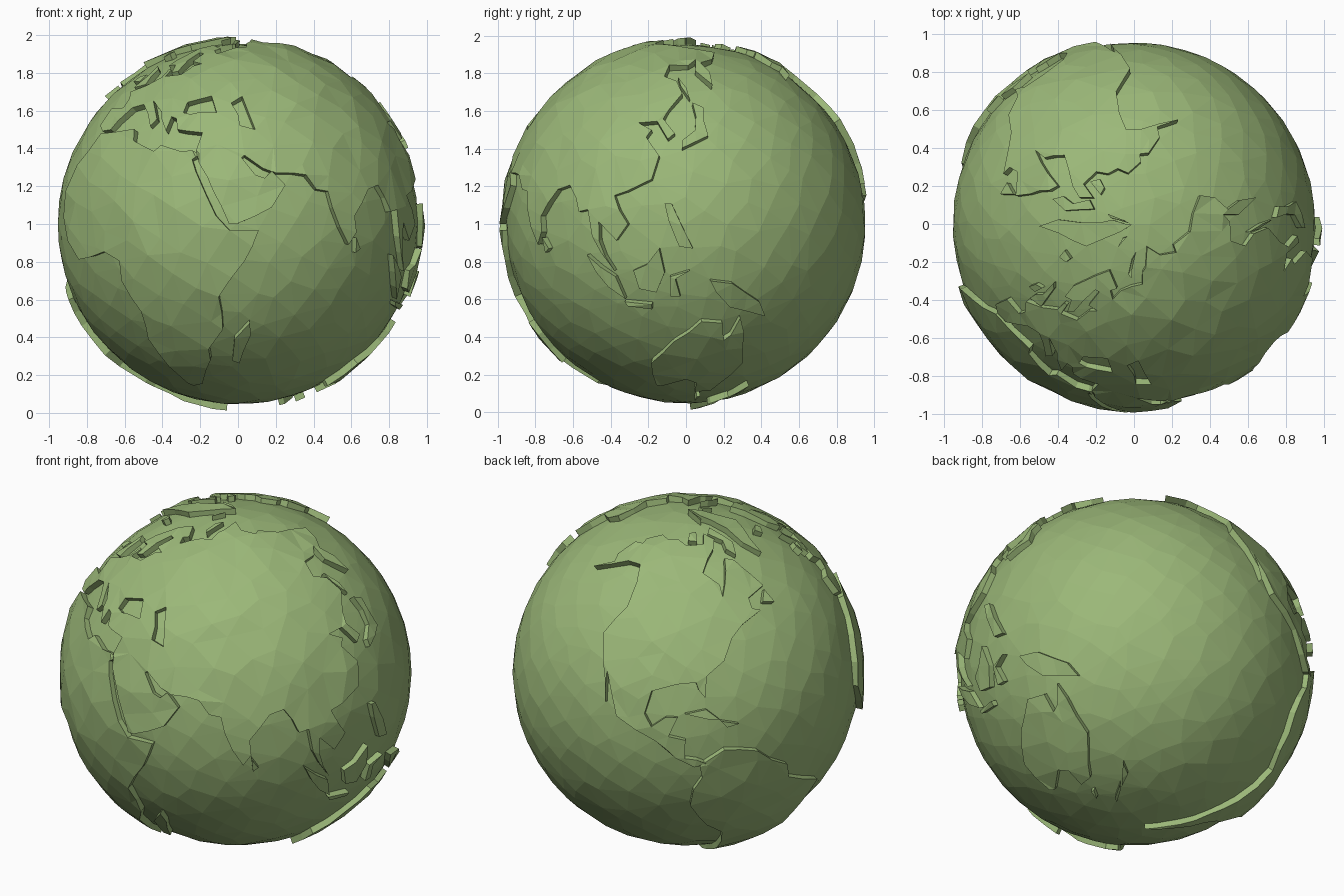
import bpy, random
from math import sin, cos, radians, pi, sqrt
from mathutils import Vector
from mathutils.geometry import delaunay_2d_cdt

random.seed(4)
R_SEA, R_LAND = 0.955, 0.988


def direction(lon, lat):
    # flat world map (narrowing toward the poles) wrapped around the ball
    a = radians(-40 + (lon - 10) * 1.14 * (1 - 0.47 * (lat / 90) ** 2))
    b = radians(max(-88, min(89.3, (lat - 13) * 1.27)))
    return Vector((sin(a) * cos(b), -cos(a) * cos(b), sin(b)))


# Stereographic plane seen from a point in the empty ocean
POLE = direction(-150, -3)
TURN = POLE.rotation_difference(Vector((0, 0, 1)))


def flatten(d):
    p = TURN @ d
    return Vector((p.x / (1 - p.z), p.y / (1 - p.z)))


def unflatten(q):
    s = q.length_squared
    return TURN.inverted() @ Vector((2 * q.x, 2 * q.y, s - 1)) / (s + 1)


def jitter(s):
    return Vector([random.uniform(-s, s) for _ in range(3)])


def outline(points):
    # coast points on the unit ball, long stretches split and roughened
    dirs = [direction(*p) for p in points]
    out = []
    for a, b in zip(dirs, dirs[1:] + dirs[:1]):
        n = max(1, round((a - b).length / 0.11))
        out.append(a)
        for i in range(1, n):
            out.append((a.lerp(b, i / n) + jitter(0.008)).normalized())
    return out


# Eurasia
europe = [(34, 31.3), (36, 36), (30, 36.5), (27, 37), (26, 40), (24, 40.5), (23, 36.5), (20, 40),
          (19, 42), (13, 45.5), (18, 40), (16, 38), (12.5, 42), (9, 44.3), (4, 43.3), (0, 39.5),
          (-2, 37), (-6, 36.5), (-9, 38), (-9, 43), (-2, 43.5), (-1, 46), (-4.5, 48.4), (2, 51),
          (8, 54), (8.5, 57), (10.5, 57), (11, 54), (20, 55), (24, 59), (29, 60), (22, 60.5),
          (25, 65), (21, 65), (17.5, 61), (16, 56.5), (13, 55.5), (10.5, 59), (6, 58.5), (5, 62),
          (14, 68), (25, 71)]
siberia = [(40, 67.5), (34, 66.5), (38, 64.5), (44, 67), (55, 68.5), (68, 69), (73, 72), (80, 73),
           (104, 77.5), (113, 74), (130, 71.5), (140, 73), (160, 70), (180, 69), (190, 66),
           (178, 62.5), (164, 60), (163, 56), (157, 51), (156, 57), (163, 61.5), (155, 59.5),
           (142, 59), (136, 54.5), (141, 52.5), (140, 48), (131, 43)]
south_asia = [(127.5, 40), (129.5, 36), (126.5, 34.5), (125, 39.5), (118, 39), (122, 37),
              (119.5, 35), (122, 30), (118, 24), (110, 21), (106, 20), (109, 13), (105, 9),
              (100.5, 13.5), (100, 9), (103.5, 1.5), (100, 6), (98, 10), (97.5, 16.5), (94.5, 16),
              (91.5, 22.5), (87, 21.5), (80, 15), (80, 11), (77.5, 8), (73, 17), (72.5, 21),
              (69, 21.5), (66.5, 25), (57.5, 25.5), (54, 26.7), (49, 30), (48, 29.5), (51.5, 25),
              (54, 24.2), (56.3, 26), (59.8, 22.5), (55, 17), (45, 13), (43, 13), (39, 21), (35, 28)]
# Africa
africa = [(35, 30.5), (34, 29.5), (32.8, 29), (34, 26), (37, 20), (39.5, 15), (43, 11.5), (51, 11.5),
          (47, 4), (39.5, -5), (40.5, -14), (35, -20), (35, -24), (32.5, -27), (27, -33.5),
          (20, -34.7), (18, -33), (15, -26), (12, -17), (13.5, -9), (9, -1), (9.5, 4), (4.5, 6.3),
          (-7.5, 4.4), (-13, 9), (-17, 14.7), (-16.5, 21), (-13, 27.5), (-9.5, 31), (-6, 35.7),
          (10, 37), (11, 34), (20, 31), (22, 32.8), (29, 31), (33, 31.2)]
# Americas
north_america = [(-168, 66), (-161, 66.5), (-166, 68.5), (-156, 71.3), (-141, 69.7), (-128, 70),
                 (-115, 68), (-96, 68), (-94, 72), (-82, 69), (-86, 66), (-94, 59), (-88, 57),
                 (-82, 55), (-80, 51.5), (-79, 55), (-77, 62.5), (-70, 61), (-66, 58.5), (-61, 56),
                 (-56, 52), (-66, 50), (-65, 47), (-61, 46), (-70, 43.5), (-74, 40.5), (-76, 35),
                 (-81, 31.5), (-80, 26), (-82.5, 28), (-84, 30), (-90, 29.5), (-97, 27.5),
                 (-97, 21.5), (-94, 18.3), (-90.5, 21), (-87, 21), (-88.5, 16), (-83.5, 15),
                 (-83, 10), (-79.5, 9.5), (-76, 8), (-80, 7.5), (-85.5, 10), (-92, 14.5),
                 (-105, 20), (-109, 25.5), (-114, 31), (-110, 23), (-117, 33), (-124, 40),
                 (-124, 48), (-131, 55), (-140, 60), (-150, 60), (-163, 54.7), (-158, 58.5),
                 (-165, 61)]
south_america = [(-77.5, 8.5), (-72, 12), (-62, 10.5), (-51, 4), (-50, 0), (-44, -2.5), (-35, -6),
                 (-39, -13), (-41, -22), (-48, -26), (-53, -33), (-58, -35), (-62, -39), (-65, -43),
                 (-66, -48), (-69, -51), (-66, -55), (-73, -52), (-75, -46), (-73, -38), (-71, -30),
                 (-70.5, -18), (-76, -14), (-81, -5), (-80, 0), (-77.5, 4), (-78.5, 7.5)]
australia = [(142.5, -11), (145.5, -15), (153, -25), (150, -37), (140.5, -38), (137.5, -33),
             (131, -31.5), (118, -35), (115, -34), (113.5, -25), (122, -18), (130, -12),
             (137, -12.5), (139.5, -17.5), (141.5, -16)]
# Islands
arctic_isles = [
    [(-73, 78.5), (-60, 82), (-33, 83.4), (-18, 80), (-21, 71), (-40, 65), (-44, 60), (-52, 65), (-54, 71), (-60, 76)],
    [(-85, 77), (-90, 81), (-70, 83), (-78, 78)],
    [(-80, 73.5), (-68, 69.5), (-62, 66.5), (-66, 62.5), (-73, 65), (-72, 68), (-88, 71.5)],
    [(-117, 72.5), (-106, 73), (-104, 69), (-116, 70)],
    [(-24, 65.5), (-15, 66), (-14, 64.5), (-20, 63.4)],
    [(12, 79.5), (25, 80.3), (17, 76.8)],
    [(52, 71.5), (57, 75), (68, 76.8), (58, 73), (56, 70.7)]]
northern_isles = [
    [(-5, 50), (1.3, 51.2), (0, 54), (-2, 57.5), (-5, 58.5), (-3, 54), (-5, 52)],
    [(-10, 52), (-6.3, 52.3), (-6, 55), (-9.5, 54)],
    [(-59, 48), (-53, 47), (-56, 51)],
    [(142, 46.5), (143.5, 50), (143, 54), (141.8, 51)],
    [(130, 32), (135.5, 33.8), (140.5, 35.5), (142, 40), (145, 43.5), (141.8, 45), (140, 41), (137, 37), (131, 34)],
    [(-85, 22), (-79, 23), (-74.5, 20.2), (-78, 20.5)],
    [(-74, 19.8), (-68.5, 18.6), (-72, 18)]]
southern_isles = [
    [(120.3, 18), (122.2, 18), (124, 12.5), (126.3, 7), (122.5, 7.5), (120.5, 14)],
    [(95.5, 5.5), (103.5, 0), (105.8, -5.8), (101, -2.5)],
    [(105.5, -6.5), (114, -7.2), (114, -8.6), (106.5, -7.6)],
    [(109, 1.5), (113, 3), (117, 7), (118, 1), (115.5, -4), (110.5, -3)],
    [(119.5, 0), (125, 1.5), (121, -.5), (122.5, -5), (119.7, -5)],
    [(131, -1), (137.5, -1.7), (147, -6.5), (150.5, -10.3), (143, -9), (138, -8), (133, -4)],
    [(80, 9.7), (81.8, 7), (80.2, 6)],
    [(49.2, -12.2), (50, -16), (47, -25), (44, -24), (44.5, -17)],
    [(145, -41), (148, -41), (146.5, -43.5)],
    [(173, -34.5), (178, -38), (175, -41.4), (174, -39)],
    [(173, -40.7), (173.5, -43), (168, -46.5), (167, -45)]]
# Inland seas
seas = [[(28, 42), (29, 45), (33, 46), (39, 47), (41, 42), (35, 42), (31, 41.5)],
        [(47, 45), (52, 47), (53, 42), (54, 37), (49, 38), (49, 41.5)]]

lands = [europe + siberia + south_asia, africa, north_america, south_america, australia]
lands += arctic_isles + northern_isles + southern_isles
rings = [outline(p) for p in lands + seas]
flat_rings = [[flatten(d) for d in r] for r in rings]

# Shared triangulation of coast points and scattered facet points
points, edges = [], []
for ring in flat_rings:
    k, n = len(points), len(ring)
    points += ring
    edges += [(k + i, k + (i + 1) % n) for i in range(n)]
coast = [d for r in rings for d in r]
N = 560
for i in range(N):
    z = 1 - 2 * (i + 0.5) / N
    a, r = i * pi * (3 - sqrt(5)), sqrt(1 - z * z)
    d = (Vector((r * cos(a), r * sin(a), z)) + jitter(0.03)).normalized()
    if (d - POLE).length > 0.1 and min((d - c).length for c in coast) > 0.06:
        points.append(flatten(d))
flat, _, tris, *_ = delaunay_2d_cdt(points, edges, [], 0, 1e-6)


def inside(q, ring):
    hit = False
    for a, b in zip(ring, ring[1:] + ring[:1]):
        if (a.y > q.y) != (b.y > q.y) and q.x < (b.x - a.x) * (q.y - a.y) / (b.y - a.y) + a.x:
            hit = not hit
    return hit


def is_land(tri):
    q = sum((flat[i] for i in tri), Vector((0, 0))) / 3
    n = len(lands)
    return any(inside(q, r) for r in flat_rings[:n]) and not any(inside(q, r) for r in flat_rings[n:])


# Sea facets, raised land facets and the coast walls between them
dirs = [unflatten(q) for q in flat] + [POLE]
tris = [tuple(t) for t in tris]
hull = {(t[i], t[(i + 1) % 3]) for t in tris for i in range(3)}
land = [is_land(t) for t in tris]
for a, b in [e for e in hull if (e[1], e[0]) not in hull]:
    tris.append((b, a, len(dirs) - 1))
    land.append(False)

verts, index, faces, side = [], {}, [], {}


def vert(i, up):
    if (i, up) not in index:
        index[i, up] = len(verts)
        r = R_LAND + random.uniform(-0.006, 0.006) if up else R_SEA
        verts.append(dirs[i] * r)
    return index[i, up]


for t, up in zip(tris, land):
    a, b, c = (dirs[i] for i in t)
    if (b - a).cross(c - a).dot(a + b + c) < 0:
        t = t[::-1]
    faces.append([vert(i, up) for i in t])
    for i in range(3):
        side[t[i], t[(i + 1) % 3]] = up
for (a, b), up in side.items():
    if up and side.get((b, a)) is False:
        faces.append([vert(b, True), vert(a, True), vert(a, False), vert(b, False)])

mesh = bpy.data.meshes.new("globe")
mesh.from_pydata(verts, [], faces)
mesh.validate()
globe = bpy.data.objects.new("globe", mesh)
globe.location = (0, 0, 1)
bpy.context.collection.objects.link(globe)

green = bpy.data.materials.new("green")
green.diffuse_color = (0.33, 0.48, 0.19, 1)
mesh.materials.append(green)
